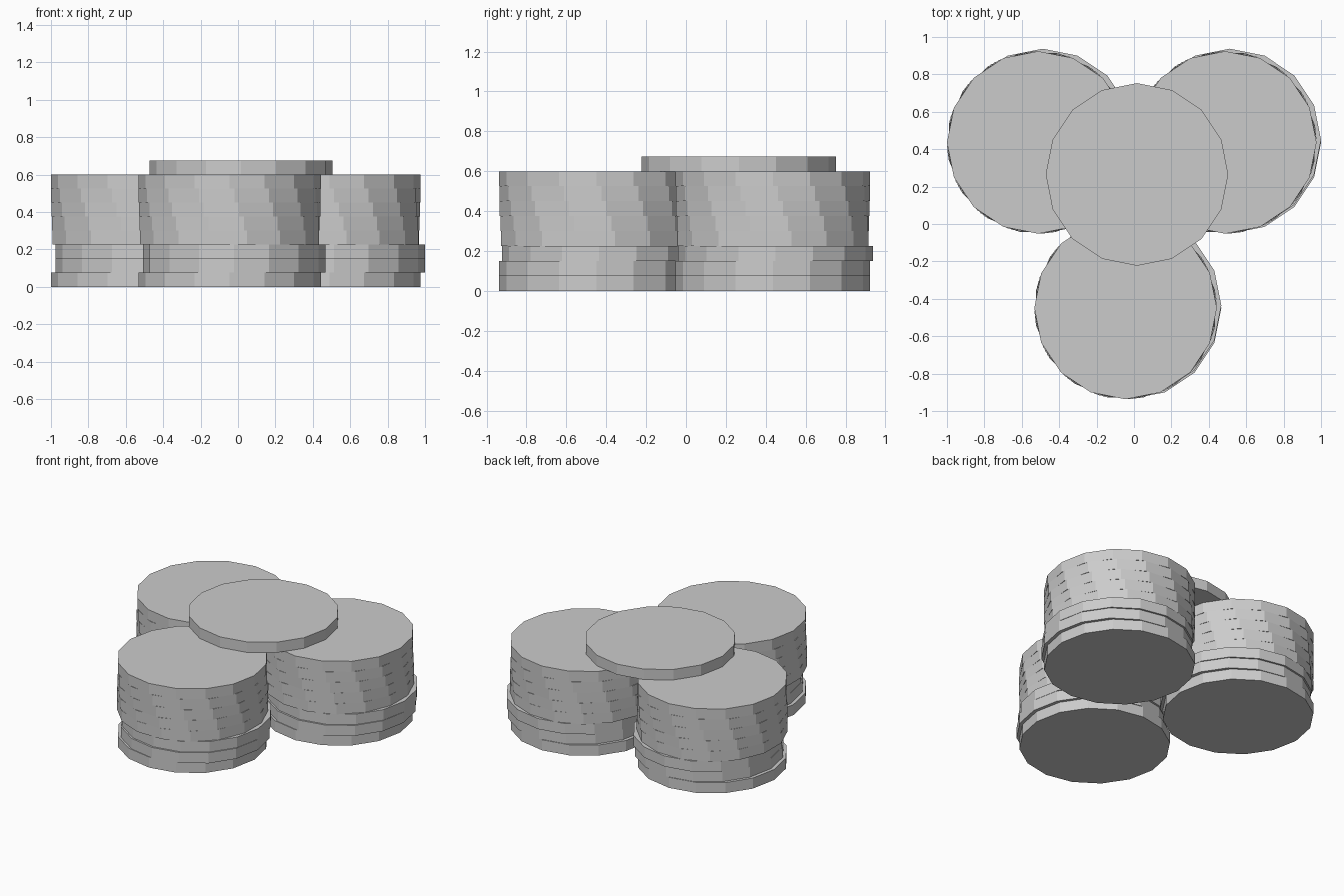
import bpy
import math

if "Cube" in bpy.data.objects:
    bpy.data.objects.remove(bpy.data.objects["Cube"])

RADIUS = 0.488
THICK = 0.075

# Per-layer nudge (dx, dy) and twist in degrees, from bottom to top
LAYERS = [
    (0.0, 0.0, 0),
    (0.024, 0.0, 0),
    (0.024, 0.013, 0),
    (0.0, 0.0, 11),
    (0.0, 0.0, 9),
    (0.0, 0.0, 6),
    (0.0, 0.0, 3),
    (0.0, 0.0, 0),
]


def coin(name, x, y, layer, twist=0):
    """Flat 16-sided disc resting at the given layer."""
    bpy.ops.mesh.primitive_cylinder_add(
        vertices=16, radius=RADIUS, depth=THICK,
        location=(x, y, (layer + 0.5) * THICK),
        rotation=(0, 0, math.radians(twist)))
    bpy.context.object.name = name


# Three identical stacks of eight coins
STACKS = {
    "front": (-0.045, -0.449),
    "left": (-0.512, 0.436),
    "right": (0.488, 0.436),
}
for side, (sx, sy) in STACKS.items():
    for i, (dx, dy, twist) in enumerate(LAYERS):
        coin(f"{side}_stack_coin_{i + 1}", sx + dx, sy + dy, i, twist)

# Single coin bridging the three stacks
coin("top_coin", 0.016, 0.265, len(LAYERS))
